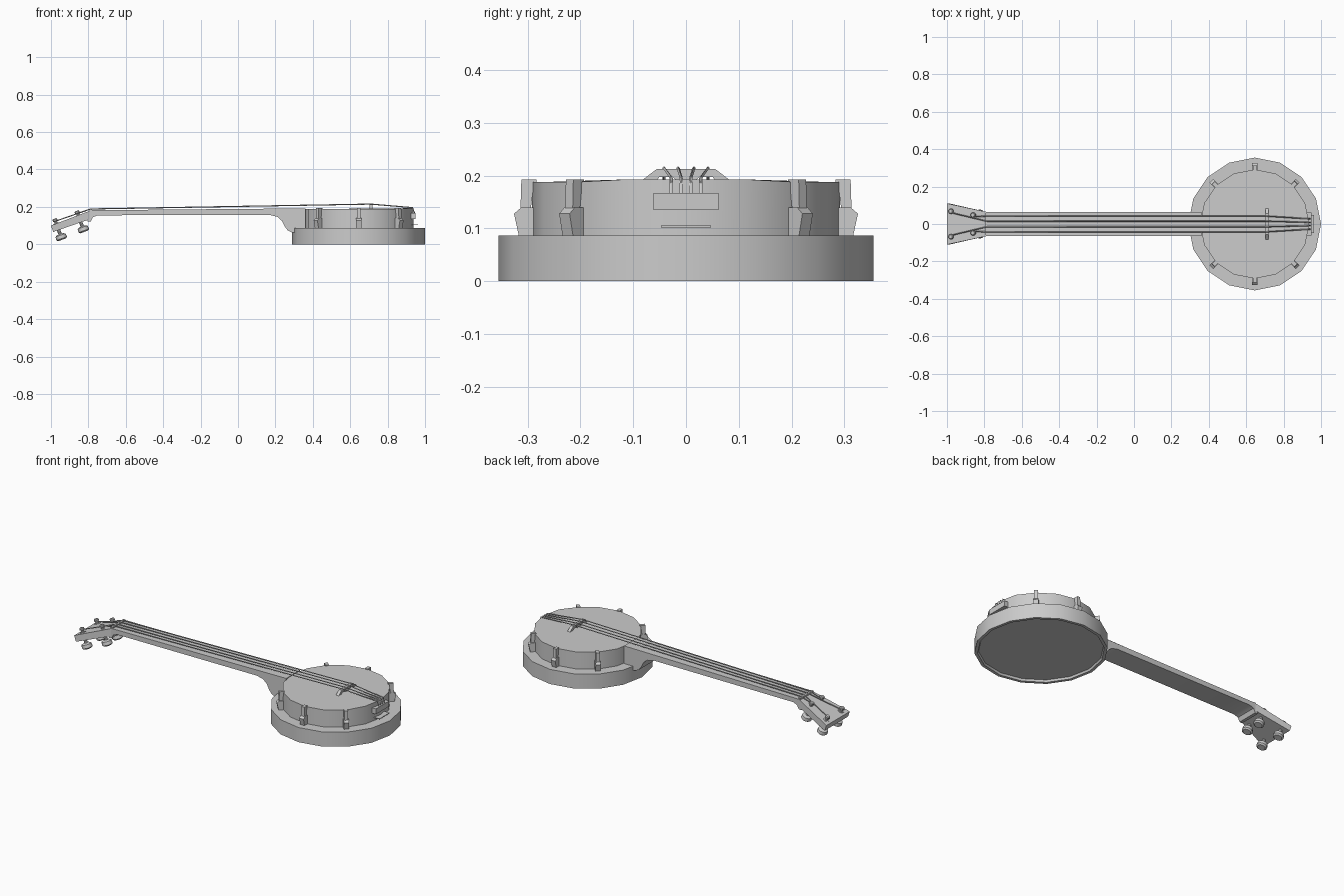
import bpy, bmesh
from math import cos, sin, radians, pi
from mathutils import Vector, Matrix

if "Cube" in bpy.data.objects:
    bpy.data.objects.remove(bpy.data.objects["Cube"])

CX = 0.645  # centre of the round body


def make(name, bm, smooth=False):
    bmesh.ops.recalc_face_normals(bm, faces=bm.faces)
    me = bpy.data.meshes.new(name)
    bm.to_mesh(me)
    bm.free()
    ob = bpy.data.objects.new(name, me)
    bpy.context.collection.objects.link(ob)
    if smooth:
        bpy.ops.object.select_all(action='DESELECT')
        ob.select_set(True)
        bpy.context.view_layer.objects.active = ob
        bpy.ops.object.shade_smooth_by_angle(angle=radians(32))
    return ob


def loft(name, rings, smooth=False):
    """Join equal-length point rings and cap both ends."""
    bm = bmesh.new()
    vs = [[bm.verts.new(p) for p in r] for r in rings]
    n = len(rings[0])
    for a, b in zip(vs, vs[1:]):
        for i in range(n):
            j = (i + 1) % n
            bm.faces.new((a[i], a[j], b[j], b[i]))
    bm.faces.new(vs[0])
    bm.faces.new(vs[-1])
    return make(name, bm, smooth)


def ring(r, z, n=16):
    return [(CX + r * cos(2 * pi * i / n), r * sin(2 * pi * i / n), z) for i in range(n)]


def box(name, x0, x1, y0, y1, z0, z1):
    return loft(name, [[(x, y0, z), (x, y1, z)][::1] + [(x, y1, w), (x, y0, w)]
                       for x, z, w in ((x0, z0, z1), (x1, z0, z1))])


def rod(name, top, axis, stations, n=10):
    """Turned shape: stations are (distance along axis, radius)."""
    m = axis.to_track_quat('Z', 'Y').to_matrix()
    rings = [[Vector(top) + m @ Vector((r * cos(2 * pi * i / n), r * sin(2 * pi * i / n), d))
              for i in range(n)] for d, r in stations]
    return loft(name, rings, True)


# Resonator with a shallow recess underneath
loft("resonator", [ring(0.333, 0.012), ring(0.338, 0), ring(0.355, 0), ring(0.355, 0.087)], True)

# Drum, its skin slightly raised at the tail end
drum_top = [(x, y, 0.193 if x > CX + 0.26 else z) for x, y, z in ring(0.292, 0.188)]
loft("drum", [ring(0.292, 0.08), drum_top], True)

# Neck with curved heel and a small step behind the nut
neck = [(-0.79, 0.182), (0.362, 0.192), (0.362, 0.063), (0.29, 0.063), (0.265, 0.075),
        (0.25, 0.095), (0.235, 0.125), (0.21, 0.147), (0.17, 0.157), (-0.75, 0.155),
        (-0.775, 0.145), (-0.787, 0.122), (-0.805, 0.122)]
loft("neck", [[(x, y, z) for x, z in neck] for y in (-0.065, 0.065)], True)

# Flared headstock, tilted back
loft("headstock", [
    [(-1, -0.11, 0.10), (-1, 0.11, 0.10), (-0.988, 0.11, 0.066), (-0.988, -0.11, 0.066)],
    [(-0.79, -0.065, 0.18), (-0.79, 0.065, 0.18), (-0.79, 0.065, 0.135), (-0.79, -0.065, 0.135)]])
box("nut", -0.795, -0.78, -0.06, 0.06, 0.175, 0.188)

# Bridge standing on three feet
bridge = [(-0.088, 0.186), (-0.06, 0.186), (-0.05, 0.198), (-0.025, 0.198), (-0.015, 0.186),
          (0.015, 0.186), (0.025, 0.198), (0.05, 0.198), (0.06, 0.186), (0.088, 0.186),
          (0.08, 0.194), (0.055, 0.213), (-0.055, 0.213), (-0.08, 0.194)]
loft("bridge", [[(x, y, z) for y, z in bridge] for x in (0.702, 0.72)])

# Tailpiece block and the thin plate below it
box("tailpiece", 0.91, 0.95, -0.062, 0.062, 0.135, 0.167)
box("tail_plate", 0.91, 0.963, -0.047, 0.047, 0.102, 0.106)

# Tension hooks round the drum
hook_upper = [(0.283, 0.193), (0.312, 0.193), (0.314, 0.13), (0.295, 0.13), (0.289, 0.18), (0.283, 0.184)]
hook_lower = [(0.285, 0.087), (0.317, 0.087), (0.326, 0.128), (0.312, 0.14), (0.285, 0.14)]
for k, deg in enumerate((45, 90, 135, 225, 270, 315)):
    for nm, prof, w in (("hook", hook_upper, 0.010), ("hook_bracket", hook_lower, 0.014)):
        ob = loft(f"{nm}_{k}", [[(r, y, z) for r, z in prof] for y in (-w, w)])
        ob.data.transform(Matrix.Translation((CX, 0, 0)) @ Matrix.Rotation(radians(deg), 4, 'Z'))

# Tuning pegs: post through the headstock with a knob below
axis = Vector((0.36, 0, -1)).normalized()
for side in (-1, 1):
    for nm, x, y, z in (("far", -0.981, 0.068, 0.137), ("near", -0.863, 0.048, 0.179)):
        top = (x, side * y, z)
        rod(f"post_{nm}_{side}", top, axis,
            [(0, 0.010), (0.004, 0.014), (0.013, 0.014), (0.016, 0.009), (0.095, 0.010)])
        rod(f"post_collar_{nm}_{side}", top, axis, [(0.026, 0.017), (0.036, 0.017)])
        rod(f"knob_{nm}_{side}", top, axis,
            [(0.088, 0.016), (0.094, 0.028), (0.113, 0.030), (0.120, 0.022)], 12)

# Strings from pegs over nut and bridge to the tailpiece
for side in (-1, 1):
    for nm, px, py, pz, ny, ty in (("inner", -0.975, 0.06, 0.124, 0.015, 0.009),
                                   ("outer", -0.857, 0.04, 0.166, 0.042, 0.028)):
        pts = [(px, py, pz), (-0.787, ny, 0.189), (0.711, ny, 0.215),
               (0.935, ty, 0.196), (0.945, ty, 0.165)]
        r = 0.003
        loft(f"string_{nm}_{side}", [
            [(x - (r if i == 4 else 0) * s, side * y + r * c, z + (0 if i == 4 else r) * s)
             for c, s in ((1, 0), (0, 1), (-1, 0), (0, -1))]
            for i, (x, y, z) in enumerate(pts)])
